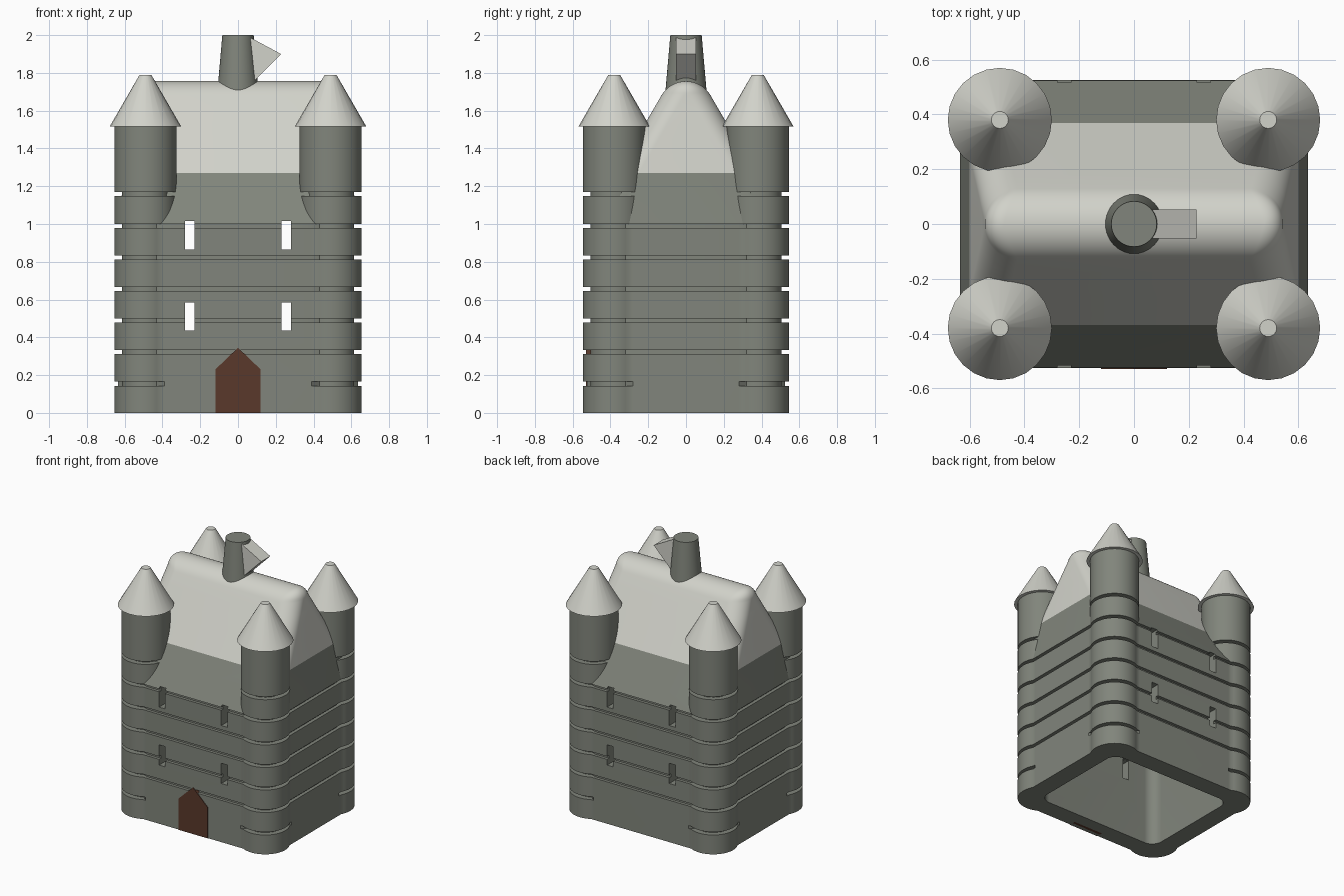
import bpy, bmesh
from math import sin, cos, pi, radians, sqrt

if "Cube" in bpy.data.objects:
    bpy.data.objects.remove(bpy.data.objects["Cube"])


def material(name, rgb):
    m = bpy.data.materials.new(name)
    m.diffuse_color = (*rgb, 1)
    m.use_nodes = True
    m.node_tree.nodes["Principled BSDF"].inputs["Base Color"].default_value = m.diffuse_color
    return m


STONE = material("stone grey", (0.22, 0.235, 0.20))
ROOF = material("pale roof", (0.64, 0.645, 0.59))
DOOR = material("brown door", (0.10, 0.04, 0.024))

N = 20                      # points on each corner arc
TX, TY, TR = 0.49, 0.38, 0.165   # tower centre and radius


def mirror_quarter(q):
    """Repeat a +x +y quarter outline in all four corners."""
    return (q + [(-x, y) for x, y in reversed(q)] + [(-x, -y) for x, y in q]
            + [(x, -y) for x, y in reversed(q)])


def wall_outline(hx, hy, r):
    """Rectangle with a round tower bulging from each corner."""
    arc = [radians(-28.6 + 147.2 * i / (N - 1)) for i in range(N)]
    q = [(hx, 0.28)] + [(TX + r * cos(a), TY + r * sin(a)) for a in arc] + [(0.39, hy)]
    return mirror_quarter(q)


def round_rect(hx, hy, r):
    arc = [pi / 2 * i / (N + 1) for i in range(N + 2)]
    return mirror_quarter([(hx - r + r * cos(a), hy - r + r * sin(a)) for a in arc])


def loft(name, rings, mat, angle=35):
    """Skin a list of (outline, z) rings and cap both ends."""
    bm = bmesh.new()
    loops = [[bm.verts.new((x, y, z)) for x, y in o] for o, z in rings]
    for a, b in zip(loops, loops[1:]):
        for i in range(len(a)):
            j = (i + 1) % len(a)
            bm.faces.new((a[i], a[j], b[j], b[i]))
    bm.faces.new(loops[0])
    bm.faces.new(loops[-1])
    bmesh.ops.recalc_face_normals(bm, faces=bm.faces)
    me = bpy.data.meshes.new(name)
    bm.to_mesh(me)
    bm.free()
    me.materials.append(mat)
    ob = bpy.data.objects.new(name, me)
    bpy.context.collection.objects.link(ob)
    if angle:
        smooth(ob, angle)
    return ob


def smooth(ob, angle):
    bpy.ops.object.select_all(action='DESELECT')
    ob.select_set(True)
    bpy.context.view_layer.objects.active = ob
    bpy.ops.object.shade_smooth_by_angle(angle=radians(angle))


def turned(name, cx, cy, profile, mat, sides, angle=35):
    """Round part from (radius, z) pairs."""
    return loft(name, [([(cx + r * cos(2 * pi * i / sides), cy + r * sin(2 * pi * i / sides))
                         for i in range(sides)], z) for r, z in profile], mat, angle)


def prism(name, profile, y0, y1, mat):
    """Extrude an (x, z) profile along y."""
    bm = bmesh.new()
    f = bm.faces.new([bm.verts.new((x, y0, z)) for x, z in profile])
    ext = bmesh.ops.extrude_face_region(bm, geom=[f])
    bmesh.ops.translate(bm, vec=(0, y1 - y0, 0),
                        verts=[v for v in ext["geom"] if isinstance(v, bmesh.types.BMVert)])
    bmesh.ops.recalc_face_normals(bm, faces=bm.faces)
    me = bpy.data.meshes.new(name)
    bm.to_mesh(me)
    bm.free()
    me.materials.append(mat)
    ob = bpy.data.objects.new(name, me)
    bpy.context.collection.objects.link(ob)
    return ob


def slope_ring(z):
    return round_rect(0.635 - 0.13 * (z - 1), 0.525 - 0.58 * (z - 1), 0.12), z


# Hollow keep walls: cavity, bottom rim, grooved outside, sloped shoulder
full = wall_outline(0.635, 0.525, TR)
groove = wall_outline(0.61, 0.503, 0.125)
corner_groove = wall_outline(0.635, 0.525, 0.125)
rings = [(round_rect(0.46, 0.30, 0.08), 1.2), (round_rect(0.50, 0.39, 0.08), 1.03),
         (round_rect(0.50, 0.39, 0.08), 0), (full, 0)]
for k in range(6):
    z0 = 0.1435 + 0.167 * k
    cut = corner_groove if k == 0 else groove
    rings += [(full, z0), (cut, z0), (cut, z0 + 0.022)]
    if k < 5:
        rings.append((full, z0 + 0.022))
rings += [slope_ring(1.0005), slope_ring(1.27)]
walls = loft("keep_walls", rings, STONE, 0)

# Slit windows cut through front and back
for x in (-0.255, 0.255):
    for z in (0.435, 0.865):
        cutter = prism("window_cutter", [(x - .025, z), (x + .025, z),
                                         (x + .025, z + .15), (x - .025, z + .15)],
                       -0.7, 0.7, STONE)
        mod = walls.modifiers.new("window", 'BOOLEAN')
        mod.operation, mod.solver, mod.object = 'DIFFERENCE', 'EXACT', cutter
        bpy.context.view_layer.objects.active = walls
        bpy.ops.object.modifier_apply(modifier=mod.name)
        bpy.data.objects.remove(cutter)
smooth(walls, 30)

# Steep roof with a rounded ridge
rings = [slope_ring(1.27), slope_ring(1.45), slope_ring(1.6)]
for i in range(11):
    a = radians(30 + 58.5 * i / 10)
    hy = 0.15 * cos(a)
    rings.append((round_rect(0.475 + 0.07 * cos((a - radians(30)) * 1.5), hy,
                             min(0.12, hy * 0.97)), 1.606 + 0.15 * sin(a)))
loft("roof", rings, ROOF, 45)

# Corner towers with cone caps
for sx in (-1, 1):
    for sy in (-1, 1):
        turned("tower", sx * TX, sy * TY,
               [(TR, 1.0), (TR, 1.147), (0.125, 1.147), (0.125, 1.169), (TR, 1.169), (TR, 1.52)],
               STONE, 48)
        turned("tower_cap", sx * TX, sy * TY, [(0.19, 1.515), (0.031, 1.79)], ROOF, 24)

# Turret on the ridge with its wedge-shaped pennant
turned("ridge_turret", 0, 0, [(0.118, 1.6), (0.083, 2.0)], STONE, 40)
prism("pennant", [(0.06, 1.99), (0.228, 1.9), (0.085, 1.755), (0.05, 1.8)], -0.053, 0.053, ROOF)

# Pointed door
prism("door", [(-.12, 0), (.12, 0), (.12, .23), (0, .345), (-.12, .23)], -0.529, -0.48, DOOR)
